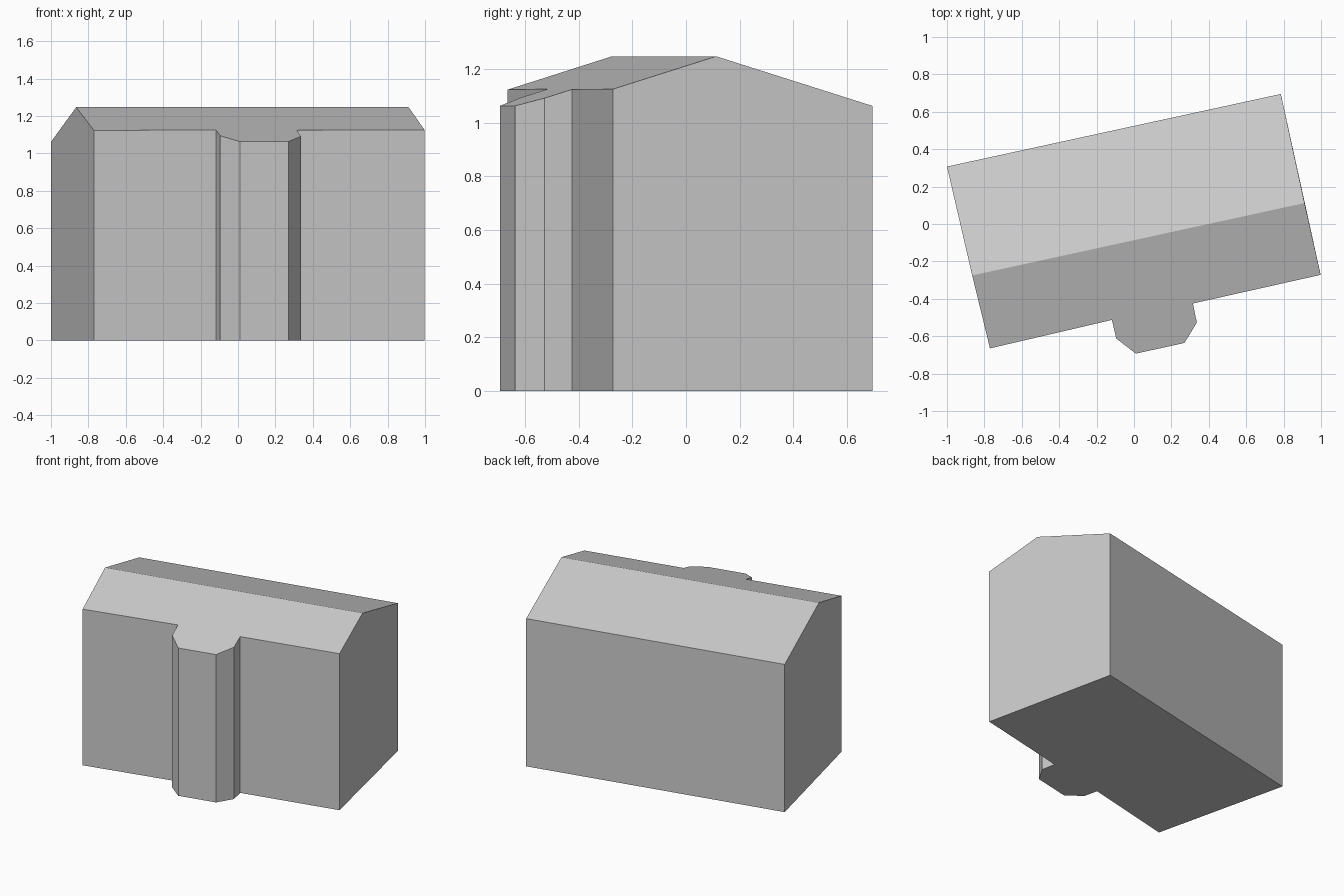
import bpy
import bmesh
from math import radians
from mathutils import Vector

cube = bpy.data.objects.get("Cube")
if cube:
    bpy.data.objects.remove(cube, do_unlink=True)

RIDGE_HEIGHT = 1.247
ROOF_SLOPE = 0.31
ridge_right = Vector((-0.865, -0.275))
ridge_left = Vector((0.912, 0.112))

# Footprint, counter-clockwise from the front right corner
bay = [(-0.118, -0.513), (-0.095, -0.612), (0.01, -0.693),
       (0.27, -0.636), (0.336, -0.527), (0.315, -0.425)]
outline = [(-0.77, -0.665), *bay, (0.998, -0.272), ridge_left,
           (0.785, 0.695), (-1.0, 0.307), ridge_right]


def roof_height(x, y):
    """Height of the gable roof: falls evenly on both sides of the ridge."""
    along = (ridge_left - ridge_right).normalized()
    offset = Vector((x, y)) - ridge_right
    return RIDGE_HEIGHT - ROOF_SLOPE * abs(along.cross(offset))


# One plain material
grey = bpy.data.materials.new("plain grey")
grey.use_nodes = True
colour = (0.6, 0.6, 0.6, 1.0)
grey.diffuse_color = colour
grey.node_tree.nodes["Principled BSDF"].inputs["Base Color"].default_value = colour

# Walls: raise the footprint to the roof planes
bm = bmesh.new()
base = [bm.verts.new((p[0], p[1], 0)) for p in outline]
floor = bm.faces.new(base)
raised = bmesh.ops.extrude_face_region(bm, geom=[floor], use_keep_orig=True)["geom"]
top = [v for v in raised if isinstance(v, bmesh.types.BMVert)]
for v in top:
    v.co.z = roof_height(v.co.x, v.co.y)

# Roof: crease along the ridge, then join the halves of each gable wall
ridge = [v for v in top if v.co.z > RIDGE_HEIGHT - 0.001]
bmesh.ops.connect_verts(bm, verts=ridge)
bmesh.ops.recalc_face_normals(bm, faces=bm.faces)
bmesh.ops.dissolve_limit(bm, angle_limit=radians(2), verts=bm.verts, edges=bm.edges)

mesh = bpy.data.meshes.new("house")
bm.to_mesh(mesh)
bm.free()
mesh.materials.append(grey)
house = bpy.data.objects.new("house", mesh)
bpy.context.collection.objects.link(house)
